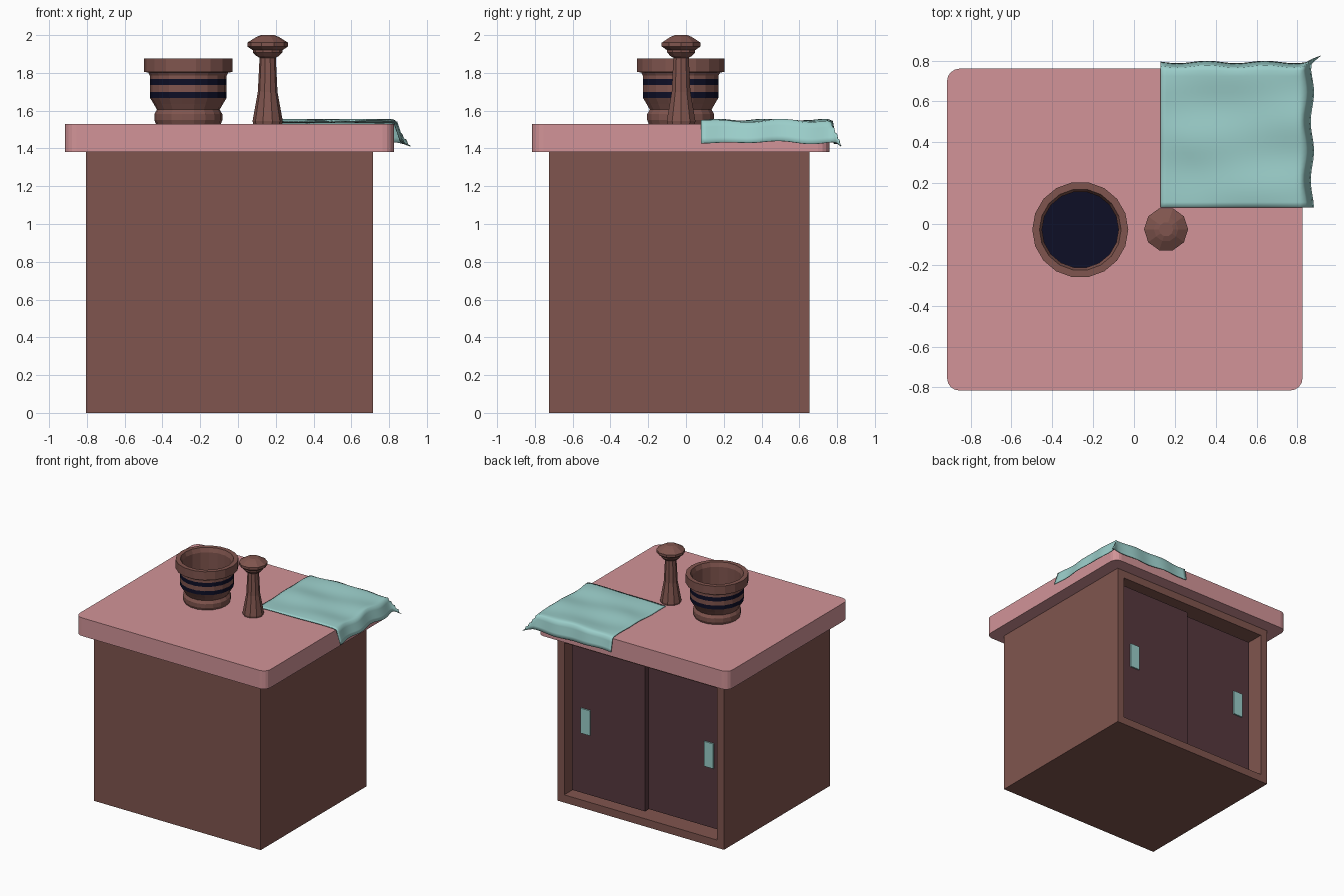
import bpy, bmesh, math
from mathutils import Vector

if "Cube" in bpy.data.objects:
    bpy.data.objects.remove(bpy.data.objects["Cube"])


def mat(name, rgb):
    lin = [((c / 255 + 0.055) / 1.055) ** 2.4 if c > 10 else c / 255 / 12.92 for c in rgb]
    m = bpy.data.materials.new(name)
    m.diffuse_color = (*lin, 1)
    m.use_nodes = True
    m.node_tree.nodes["Principled BSDF"].inputs["Base Color"].default_value = m.diffuse_color
    return m


BROWN = mat("brown_wood", (128, 85, 78))
PINK = mat("pink_counter", (210, 148, 152))
TEAL = mat("teal", (155, 206, 202))
NAVY = mat("dark_navy", (13, 14, 38))
PLUM = mat("plum_door", (86, 56, 62))


def finish(bm, name, *mats):
    me = bpy.data.meshes.new(name)
    bm.normal_update()
    bm.to_mesh(me)
    bm.free()
    ob = bpy.data.objects.new(name, me)
    bpy.context.collection.objects.link(ob)
    for m in mats:
        me.materials.append(m)
    return ob


def box_bm(x0, x1, y0, y1, z0, z1):
    bm = bmesh.new()
    bmesh.ops.create_cube(bm, size=1)
    for v in bm.verts:
        v.co = Vector(((x0 + x1) / 2 + v.co.x * (x1 - x0),
                       (y0 + y1) / 2 + v.co.y * (y1 - y0),
                       (z0 + z1) / 2 + v.co.z * (z1 - z0)))
    return bm


def lathe(name, cx, cy, profile, n, dark, *mats):
    """Revolve (r, z) points; bands whose index is in dark use material 1."""
    bm = bmesh.new()
    rings = []
    for r, z in profile:
        rings.append([bm.verts.new((cx + r * math.cos(math.tau * i / n),
                                    cy + r * math.sin(math.tau * i / n), z)) for i in range(n)])
    for k in range(len(rings) - 1):
        a, b = rings[k], rings[k + 1]
        for i in range(n):
            j = (i + 1) % n
            bm.faces.new((a[i], a[j], b[j], b[i])).material_index = int(k in dark)
    bm.faces.new(rings[0][::-1])
    cap = bm.faces.new(rings[-1])
    cap.material_index = int(len(rings) - 1 in dark)
    return finish(bm, name, *mats)


# Cabinet body with a recessed opening in the back
bm = box_bm(-0.805, 0.715, -0.725, 0.655, 0, 1.38)
bm.normal_update()
back = [f for f in bm.faces if f.normal.y > 0.9]
bmesh.ops.inset_region(bm, faces=back, thickness=0.09)
ext = bmesh.ops.extrude_face_region(bm, geom=back)
bmesh.ops.delete(bm, geom=back, context='FACES')
bmesh.ops.translate(bm, vec=(0, -0.16, 0),
                    verts=[g for g in ext["geom"] if isinstance(g, bmesh.types.BMVert)])
finish(bm, "cabinet_body", BROWN)

# Sliding doors, one in front of the other, with pull plates
for side, x0, x1, yf in (("right", -0.045, 0.625, 0.595), ("left", -0.715, -0.03, 0.545)):
    finish(box_bm(x0, x1, yf - 0.045, yf, 0.09, 1.29), side + "_sliding_door", PLUM)
    hx = 0.495 if side == "right" else -0.595
    finish(box_bm(hx - 0.043, hx + 0.043, yf - 0.005, yf + 0.012, 0.585, 0.79),
           side + "_door_pull", TEAL)

# Countertop with rounded corners
bm = box_bm(-0.915, 0.825, -0.815, 0.76, 1.38, 1.53)
upright = [e for e in bm.edges if abs(e.verts[0].co.z - e.verts[1].co.z) > 0.1]
bmesh.ops.bevel(bm, geom=upright, offset=0.06, segments=4, profile=0.5, affect='EDGES')
finish(bm, "countertop", PINK)

# Mortar: outer wall with two stripes, rim, inner wall, dark floor
mortar = [(0.172, 1.53), (0.18, 1.55), (0.18, 1.582), (0.166, 1.605), (0.183, 1.635),
          (0.203, 1.668), (0.203, 1.70), (0.203, 1.735), (0.203, 1.768), (0.203, 1.785),
          (0.212, 1.802), (0.235, 1.805), (0.235, 1.875), (0.2, 1.875), (0.187, 1.84), (0.187, 1.66)]
lathe("mortar", -0.263, -0.028, mortar, 18, (5, 7, 15), BROWN, NAVY)

# Pestle standing on its end
pestle = [(0.077, 1.53), (0.08, 1.545), (0.07, 1.60), (0.052, 1.70), (0.043, 1.88),
          (0.06, 1.89), (0.078, 1.908), (0.078, 1.92), (0.108, 1.94), (0.108, 1.96),
          (0.06, 1.99), (0.035, 2.0)]
lathe("pestle", 0.157, -0.026, pestle, 10, (), BROWN)

# Cloth draped over the back right corner
EX, EY, N, HANG = 0.833, 0.77, 30, 0.115
bm = bmesh.new()
grid = []
for i in range(N + 1):
    row = []
    for j in range(N + 1):
        sx = 0.13 + (EX + HANG - 0.13) * i / N
        sy = 0.08 + (EY + HANG - 0.08) * j / N
        a, b = max(0, sx - EX), max(0, sy - EY)
        m = min(a, b)
        x = min(sx, EX) + 0.35 * a + 0.32 * m
        y = min(sy, EY) + 0.2 * b + 0.22 * m
        drop = max(a, b) + 0.2 * m
        amp = 0.009 * min(1, (sx - 0.13) * 3 + (sy - 0.08) * 2)
        wave = math.sin(17 * sy + 3 * sx) * math.cos(6 * sx - 4 * sy)
        if a > 0:
            x += 0.008 * math.sin(22 * sy)
        if b > 0:
            y += 0.006 * math.sin(22 * sx)
        row.append(bm.verts.new((x, y, 1.54 + amp * (0.9 + wave) - drop)))
    grid.append(row)
for i in range(N):
    for j in range(N):
        bm.faces.new((grid[i][j], grid[i + 1][j], grid[i + 1][j + 1], grid[i][j + 1]))
for f in bm.faces:
    f.smooth = True
cloth = finish(bm, "cloth", TEAL)
thick = cloth.modifiers.new("thickness", 'SOLIDIFY')
thick.thickness = 0.006
thick.offset = -1
